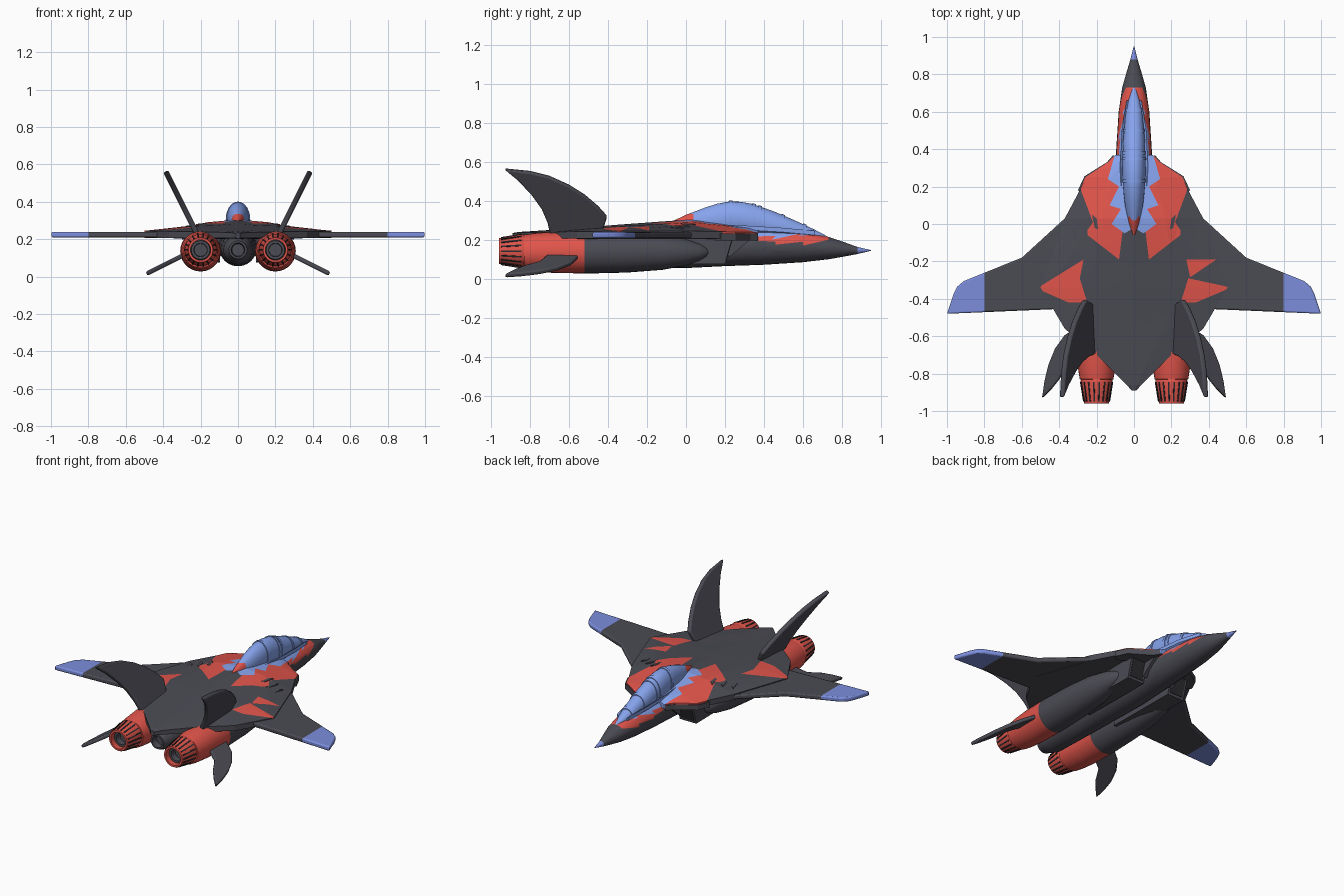
import bpy, bmesh
from math import cos, sin, tau
from mathutils import Vector

if "Cube" in bpy.data.objects:
    bpy.data.objects.remove(bpy.data.objects["Cube"])


def material(name, rgb):
    m = bpy.data.materials.new(name)
    m.diffuse_color = (*rgb, 1)
    m.use_nodes = True
    m.node_tree.nodes["Principled BSDF"].inputs["Base Color"].default_value = m.diffuse_color
    return m


DARK = material("dark_grey", (0.07, 0.07, 0.088))
BLACK = material("near_black", (0.025, 0.025, 0.03))
RED = material("red", (0.75, 0.09, 0.07))
BLUE = material("blue", (0.2, 0.27, 0.72))
SKY = material("canopy_blue", (0.24, 0.37, 0.85))
MATS = [DARK, BLACK, RED, BLUE, SKY]


def finish(bm, name, mat, mirror=False, bevel=0, paints=(), smooth=True):
    bmesh.ops.recalc_face_normals(bm, faces=bm.faces)
    for f in bm.faces:
        f.material_index = MATS.index(mat)
    for axes, poly, colour in paints:
        paint(bm, axes, poly, colour)
    me = bpy.data.meshes.new(name)
    bm.to_mesh(me)
    bm.free()
    for m in MATS:
        me.materials.append(m)
    ob = bpy.data.objects.new(name, me)
    bpy.context.collection.objects.link(ob)
    if smooth:
        bpy.ops.object.select_all(action='DESELECT')
        ob.select_set(True)
        bpy.context.view_layer.objects.active = ob
        bpy.ops.object.shade_smooth_by_angle(angle=0.6)
    if bevel:
        b = ob.modifiers.new("soft_edge", 'BEVEL')
        b.width, b.segments = bevel, 2
    if mirror:
        ob.modifiers.new("mirror", 'MIRROR')
    return ob


def inside(p, poly):
    hit = False
    for (ax, ay), (bx, by) in zip(poly, poly[1:] + poly[:1]):
        if (ay > p[1]) != (by > p[1]) and p[0] < (bx - ax) * (p[1] - ay) / (by - ay) + ax:
            hit = not hit
    return hit


def paint(bm, axes, poly, colour):
    """Cut the mesh along a polygon seen along one axis and colour what is inside."""
    i, j = axes
    for a, b in zip(poly, poly[1:] + poly[:1]):
        co, no = Vector(), Vector()
        co[i], co[j] = a
        no[i], no[j] = a[1] - b[1], b[0] - a[0]
        bmesh.ops.bisect_plane(bm, geom=bm.verts[:] + bm.edges[:] + bm.faces[:],
                               plane_co=co, plane_no=no, dist=1e-5)
    for f in bm.faces:
        c = f.calc_center_median()
        if inside((c[i], c[j]), poly):
            f.material_index = MATS.index(colour)


def rings(name, loops, mat, **kw):
    bm = bmesh.new()
    vs = [[bm.verts.new(p) for p in loop] for loop in loops]
    n = len(vs[0])
    for a, b in zip(vs, vs[1:]):
        for k in range(n):
            bm.faces.new((a[k], a[(k + 1) % n], b[(k + 1) % n], b[k]))
    bm.faces.new(vs[0])
    bm.faces.new(vs[-1])
    return finish(bm, name, mat, **kw)


def loft(name, sections, mat, x=0, n=24, **kw):
    """Sections are (y, bottom, top, half width)."""
    return rings(name, [[(x + w * cos(tau * k / n), y, (b + t) / 2 + (t - b) / 2 * sin(tau * k / n))
                         for k in range(n)] for y, b, t, w in sections], mat, **kw)


def plate(name, pts, thick, mat, **kw):
    t = Vector(thick) / 2
    return rings(name, [[Vector(p) - t for p in pts], [Vector(p) + t for p in pts]], mat, **kw)


def turned(name, profile, mat, x, z, **kw):
    return loft(name, [(y, z - r, z + r, r) for y, r in profile], mat, x=x, **kw)


def flip(poly):
    return [(-x, y) for x, y in poly]


# Fuselage with painted nose and cockpit sides
loft("fuselage", [(.95, .144, .147, .002), (.88, .127, .163, .019), (.8, .112, .192, .043),
                  (.73, .1, .215, .063), (.6, .085, .245, .082), (.4, .072, .262, .095),
                  (.2, .065, .262, .1), (0, .055, .25, .1), (-.4, .06, .235, .09),
                  (-.75, .065, .22, .078), (-.8, .08, .205, .062), (-.84, .095, .19, .048),
                  (-.84, .105, .18, .037), (-.8, .11, .175, .032)], DARK,
     paints=[((1, 2), [(.88, 0), (1, 0), (1, .4), (.88, .4)], BLUE),
             ((1, 2), [(.73, .3), (.73, .2), (.6, .17), (.6, .19), (.46, .175), (.46, .19),
                       (.28, .2), (.28, .3)], RED),
             ((1, 2), [(.66, .3), (.69, .23), (.58, .22), (.6, .235), (.44, .2), (.46, .22),
                       (.28, .215), (.28, .3)], SKY)])

# Broad body deck
stations = [(.37, .1, .235, .262), (.33, .14, .24, .266), (.25, .26, .24, .275), (.18, .29, .242, .285),
            (.03, .37, .245, .305), (-.34, .5, .245, .278), (-.56, .37, .242, .26),
            (-.7, .2, .24, .25), (-.86, .04, .235, .24), (-.89, .012, .23, .235)]
deck = []
for y, e, ze, zc in stations:
    zm = ze + (zc - ze) * .75
    deck.append([(e, y, .207), (e, y, ze), (e * .45, y, zm), (0, y, zc), (-e * .45, y, zm),
                 (-e, y, ze), (-e, y, .207), (0, y, .2)])
shoulder = [(0, .34), (.1, .37), (.15, .34), (.3, .25), (.28, .17), (.22, .01), (.26, -.05),
            (.08, -.19), (.06, -.03), (0, -.02)]
zigzag = [(0, .38), (.1, .38), (.14, .24), (.08, .2), (.13, .1), (.07, .08), (.12, 0), (.05, -.05), (0, -.02)]
ob = rings("body_deck", deck, DARK, smooth=False, paints=[
    ((0, 1), shoulder, RED), ((0, 1), flip(shoulder), RED),
    ((0, 1), zigzag, SKY), ((0, 1), flip(zigzag), SKY),
    ((0, 1), [(.28, -.19), (.44, -.19), (.3, -.285)], RED),
    ((0, 1), [(.29, -.29), (.52, -.34), (.33, -.42), (.25, -.42)], RED),
    ((0, 1), [(-.27, -.19), (-.52, -.345), (-.35, -.42), (-.25, -.42), (-.29, -.29)], RED)])
for f in ob.data.polygons:      # underside stays dark
    if f.normal.z < -.5:
        f.material_index = 0

# Canopy with frames and sills
glass = [(-.06, .29, .3, .005), (0, .24, .328, .028), (.1, .22, .366, .048), (.16, .22, .385, .055),
         (.22, .22, .396, .06), (.28, .22, .395, .062), (.34, .21, .384, .062), (.45, .2, .346, .058),
         (.58, .2, .29, .046), (.66, .2, .252, .03), (.73, .2, .215, .008)]
loft("canopy", glass, SKY, n=28, paints=[((1, 2), [(-.1, 0), (.0, 0), (.04, .33), (-.01, .34), (-.1, .5)], RED)])


def glass_at(y):
    for a, b in zip(glass, glass[1:]):
        if a[0] <= y <= b[0]:
            t = (y - a[0]) / (b[0] - a[0])
            return [p + (q - p) * t for p, q in zip(a, b)]


for i, y in enumerate((.23, .35, .38, .5, .61)):
    secs = []
    for dy in (-.009, .009):
        yy, b, t, w = glass_at(y + dy)
        secs.append((yy, b, t + .005, w + .004))
    loft(f"canopy_frame_{i}", secs, SKY, n=28)
plate("canopy_sill", [(.06, .02, .275), (.075, .3, .262), (.066, .5, .25), (.04, .66, .235),
                      (.03, .66, .225), (.05, .5, .235), (.06, .3, .25)], (0, 0, .022), SKY, mirror=True)

# Wings with blue tips
plate("wing", [(.3, .05, .224), (.37, .03, .224), (.6, -.18, .224), (.91, -.305, .224),
               (.945, -.335, .224), (.965, -.375, .224), (1, -.48, .224), (.42, -.455, .224),
               (.3, -.45, .224)], (0, 0, .03), DARK, mirror=True, bevel=.008,
      paints=[((0, 1), [(.8, -1), (1.1, -1), (1.1, 1), (.8, 1)], BLUE)])

# Canted scythe-shaped tail fins
tail = [(-.43, .24), (-.405, .32), (-.45, .37), (-.52, .43), (-.6, .48), (-.7, .525), (-.8, .55), (-.93, .563),
        (-.86, .505), (-.79, .43), (-.74, .36), (-.71, .29), (-.695, .22)]
plate("tail_fin", [(.22 + (z - .23) * .5, y, z) for y, z in tail], (.026, 0, -.013), DARK,
      mirror=True, bevel=.008)

# Lower fins
low = [(.27, -.54), (.33, -.57), (.37, -.595), (.42, -.665), (.455, -.75), (.477, -.84), (.49, -.93),
       (.44, -.88), (.4, -.83), (.355, -.75), (.27, -.7)]
plate("lower_fin", [(x, y, .12 - .5 * (x - .28)) for x, y in low], (.009, 0, .022), DARK,
      mirror=True, bevel=.007)

# Engine pods and nozzles
turned("engine_pod", [(.12, .008), (.105, .025), (.07, .045), (0, .068), (-.12, .09), (-.3, .104),
                      (-.5, .109), (-.68, .106), (-.78, .098), (-.83, .09), (-.835, .07)],
       DARK, .2, .136, n=28, mirror=True,
       paints=[((0, 1), [(0, -.52), (0, -1), (.5, -1), (.5, -.52)], RED)])
turned("nozzle", [(-.81, .07), (-.83, .084), (-.85, .086), (-.96, .066), (-.96, .054), (-.9, .056),
                  (-.87, .06)], RED, .2, .142, n=28, mirror=True)
turned("nozzle_core", [(-.86, .059), (-.93, .05), (-.93, .036), (-.89, .034)], DARK, .2, .142, mirror=True)

# Petal gaps around each nozzle
bm = bmesh.new()
for k in range(18):
    a = tau * k / 18
    rad, tan = Vector((cos(a), 0, sin(a))), Vector((-sin(a), 0, cos(a)))
    vs = []
    for y, r in ((-.845, .08), (-.95, .063)):
        for h, s in ((0, -1), (.009, -1), (.009, 1), (0, 1)):
            vs.append(bm.verts.new(Vector((.2, y, .142)) + rad * (r + h) + tan * .004 * s))
    for q in ((0, 1, 2, 3), (4, 5, 6, 7), (0, 1, 5, 4), (1, 2, 6, 5), (2, 3, 7, 6), (3, 0, 4, 7)):
        bm.faces.new([vs[n] for n in q])
finish(bm, "nozzle_petal_gaps", BLACK, mirror=True, smooth=False)

# Air intakes under the deck
plate("intake_duct", [(.155, .2, .075), (.155, .24, .215), (.155, -.3, .215), (.155, -.3, .08)],
      (.12, 0, 0), DARK, mirror=True, smooth=False)
plate("intake_mouth", [(.155, .207, .09), (.155, .24, .205), (.155, .2, .205), (.155, .18, .09)],
      (.095, 0, 0), BLACK, mirror=True, smooth=False)
plate("intake_ramp", [(.1, .36, .225), (.1, .22, .11), (.1, .18, .22)], (.03, 0, 0), DARK, mirror=True, smooth=False)
plate("shoulder_lip", [(.11, .37, .215), (.145, .33, .215), (.265, .255, .215), (.3, .18, .215),
                       (.27, .15, .215), (.1, .25, .215)], (0, 0, .035), DARK, mirror=True, smooth=False)

# Deck vents
for i in range(3):
    x, y = .2 + .055 * i, .03 - .03 * i
    z = .278 - .01 * i
    plate(f"deck_vent_{i}", [(x, y, z), (x + .025, y + .02, z - .003), (x + .01, y - .05, z - .002),
                             (x - .008, y - .06, z)], (0, 0, .012), DARK, mirror=True, smooth=False)
